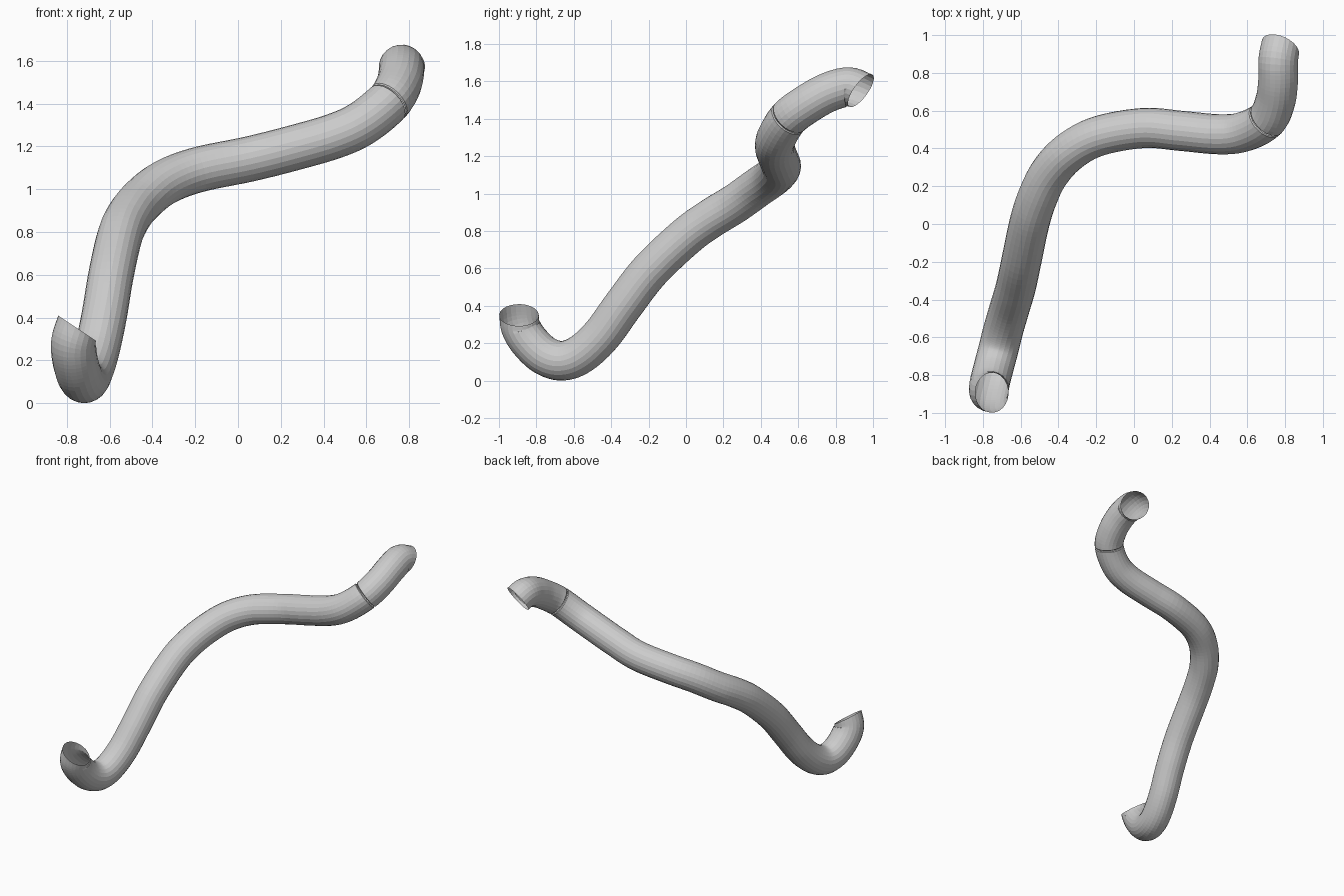
import bpy, bmesh, math
from mathutils import Vector

if "Cube" in bpy.data.objects:
    bpy.data.objects.remove(bpy.data.objects["Cube"])

RADIUS, SIDES, STEPS = 0.106, 24, 6

# Centre line of the whole pipe, from the low open end to the high open end
PATH = [Vector(p) for p in (
    (-0.752, -0.893, 0.350), (-0.768, -0.883, 0.285), (-0.763, -0.838, 0.210),
    (-0.742, -0.755, 0.133), (-0.717, -0.660, 0.106), (-0.692, -0.560, 0.143),
    (-0.660, -0.450, 0.245), (-0.625, -0.330, 0.410), (-0.595, -0.190, 0.590),
    (-0.555, 0.000, 0.770), (-0.515, 0.130, 0.865), (-0.450, 0.265, 0.948),
    (-0.345, 0.380, 1.030), (-0.190, 0.465, 1.090), (0.050, 0.508, 1.140),
    (0.250, 0.493, 1.190), (0.450, 0.475, 1.248), (0.580, 0.488, 1.308),
    (0.700, 0.550, 1.405), (0.748, 0.650, 1.480), (0.763, 0.760, 1.541),
    (0.764, 0.865, 1.570), (0.775, 0.935, 1.550))]
START_DIR = Vector((-0.55, 0.0, -0.83)).normalized()
END_DIR = Vector((0.35, 0.75, -0.55)).normalized()
SEAM = 18      # path point where the end piece joins


def smooth_path(pts):
    """Catmull-Rom samples through the points."""
    ext = [2 * pts[0] - pts[1]] + pts + [2 * pts[-1] - pts[-2]]
    out = []
    for i in range(1, len(ext) - 2):
        a, b, c, d = ext[i - 1:i + 3]
        for k in range(STEPS):
            t = k / STEPS
            out.append(0.5 * (2 * b + (c - a) * t + (2 * a - 5 * b + 4 * c - d) * t * t
                              + (3 * b - a - 3 * c + d) * t ** 3))
    return out + [pts[-1].copy()]


line = smooth_path(PATH)
dirs = [(line[min(i + 1, len(line) - 1)] - line[max(i - 1, 0)]).normalized()
        for i in range(len(line))]
# Tilt the open rims gradually towards their measured facing
BLEND = 8
for k in range(BLEND):
    w = 1 - k / BLEND
    dirs[k] = dirs[k].lerp(START_DIR, w).normalized()
    dirs[-1 - k] = dirs[-1 - k].lerp(END_DIR, w).normalized()


def tube(name, first, last, radius, rim_start=None, rim_end=None):
    """Open tube along part of the line; rims may be narrowed at the joint."""
    bm = bmesh.new()
    side = dirs[first].orthogonal().normalized()
    rings = []

    def ring(centre, d, s, r):
        up = d.cross(s)
        rings.append([bm.verts.new(centre + r * (math.cos(a) * s + math.sin(a) * up))
                      for a in (2 * math.pi * j / SIDES for j in range(SIDES))])

    for i in range(first, last + 1):
        d = dirs[i]
        side = (side - d * side.dot(d)).normalized()
        if i == first and rim_start:
            ring(line[i] + d * 0.002, d, side, rim_start)
            ring(line[i] + d * 0.008, d, side, radius)
        elif i == last and rim_end:
            ring(line[i] - d * 0.008, d, side, radius)
            ring(line[i] - d * 0.002, d, side, rim_end)
        else:
            ring(line[i], d, side, radius)
    for r0, r1 in zip(rings, rings[1:]):
        for j in range(SIDES):
            k = (j + 1) % SIDES
            bm.faces.new((r0[j], r0[k], r1[k], r1[j]))
    me = bpy.data.meshes.new(name)
    bm.to_mesh(me)
    bm.free()
    obj = bpy.data.objects.new(name, me)
    bpy.context.collection.objects.link(obj)
    return obj


# Long main pipe and the short elbow at its upper end
joint = SEAM * STEPS
tube("main_pipe", 0, joint, RADIUS, rim_end=RADIUS - 0.006)
tube("end_elbow", joint, len(line) - 1, RADIUS, rim_start=RADIUS - 0.006)
